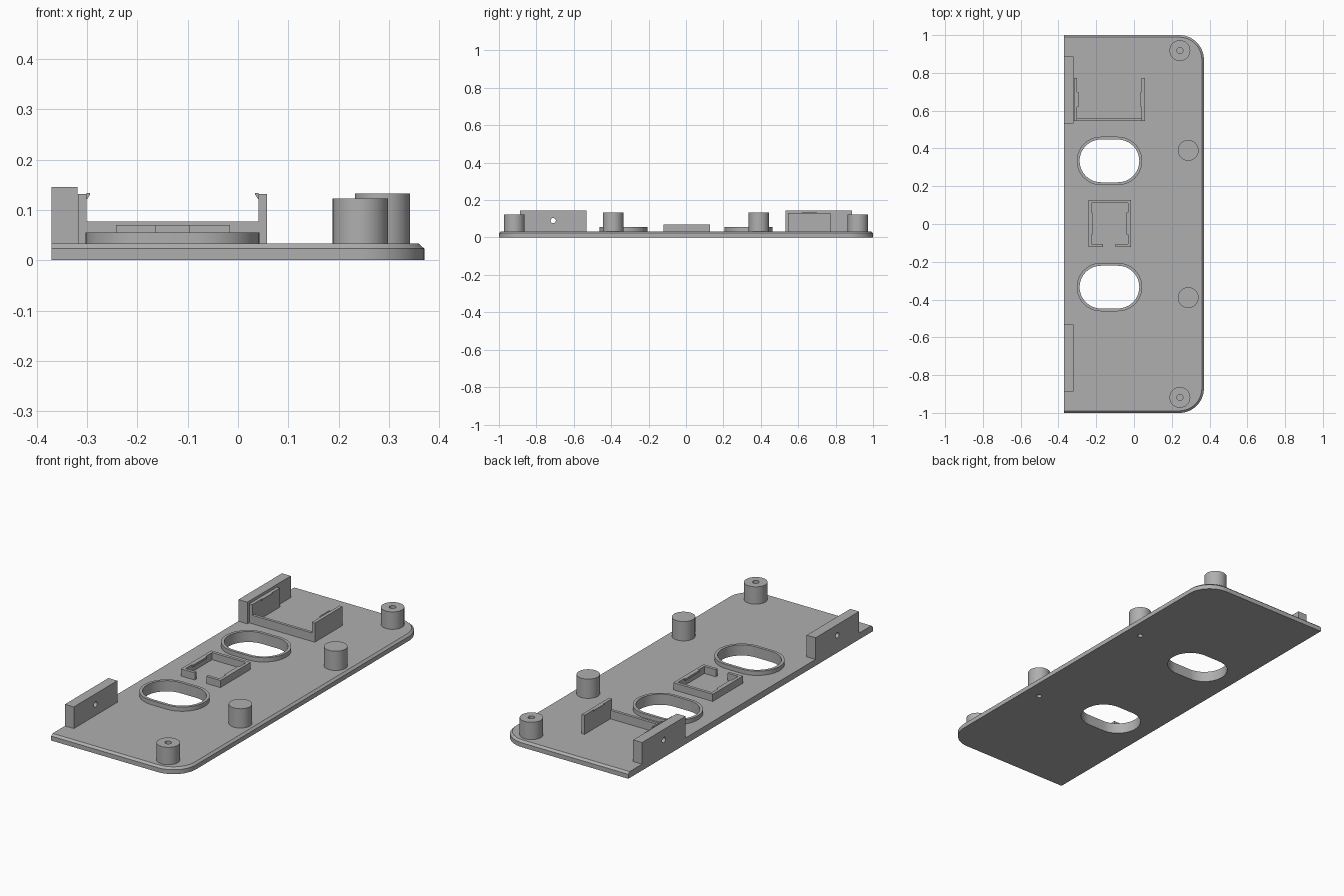
import bpy, bmesh, math
from mathutils import Vector

cube = bpy.data.objects.get("Cube")
if cube:
    bpy.data.objects.remove(cube, do_unlink=True)

grey = bpy.data.materials.new("plain grey")
grey.use_nodes = True
COLOUR = (0.43, 0.43, 0.43, 1)
grey.diffuse_color = COLOUR
grey.node_tree.nodes["Principled BSDF"].inputs["Base Color"].default_value = COLOUR

TOP = 0.033  # upper surface of the plate


def loft(name, layers):
    """Closed solid through matching outlines, each given as (points, z)."""
    bm = bmesh.new()
    rings = [[bm.verts.new((x, y, z)) for x, y in pts] for pts, z in layers]
    n = len(rings[0])
    for low, high in zip(rings, rings[1:]):
        for i in range(n):
            j = (i + 1) % n
            bm.faces.new((low[i], low[j], high[j], high[i]))
    bm.faces.new(rings[0][::-1])
    bm.faces.new(rings[-1])
    bmesh.ops.recalc_face_normals(bm, faces=bm.faces)
    mesh = bpy.data.meshes.new(name)
    bm.to_mesh(mesh)
    bm.free()
    mesh.materials.append(grey)
    obj = bpy.data.objects.new(name, mesh)
    bpy.context.collection.objects.link(obj)
    return obj


def prism(name, pts, z0, z1):
    return loft(name, [(pts, z0), (pts, z1)])


def box(name, x0, x1, y0, y1, z0, z1):
    return prism(name, [(x0, y0), (x1, y0), (x1, y1), (x0, y1)], z0, z1)


def arc(cx, cy, r, a0, a1, n):
    angles = [math.radians(a0 + (a1 - a0) * i / n) for i in range(n + 1)]
    return [(cx + r * math.cos(a), cy + r * math.sin(a)) for a in angles]


def circle(cx, cy, r, n=40):
    return arc(cx, cy, r, 0, 360, n)[:-1]


def slot(cx, cy, r, half):
    return arc(cx + half, cy, r, -90, 90, 24) + arc(cx - half, cy, r, 90, 270, 24)


def cut(obj, *cutters):
    """Subtract the cutters from the object and remove them."""
    bpy.context.view_layer.objects.active = obj
    for c in cutters:
        c.hide_render = True
        mod = obj.modifiers.new("cut", "BOOLEAN")
        mod.operation, mod.solver, mod.object = "DIFFERENCE", "EXACT", c
        bpy.ops.object.modifier_apply(modifier=mod.name)
        bpy.data.objects.remove(c, do_unlink=True)
    return obj


def smooth(obj):
    bpy.ops.object.select_all(action="DESELECT")
    obj.select_set(True)
    bpy.context.view_layer.objects.active = obj
    bpy.ops.object.shade_smooth_by_angle(angle=math.radians(30))


# Plate with rounded, chamfered outer side and a straight inner side
def plate_outline(inset):
    r = 0.13 - inset
    return ([(-0.37, inset - 1)] + arc(0.24, -0.87, r, -90, 0, 16)
            + arc(0.24, 0.87, r, 0, 90, 16) + [(-0.37, 1 - inset)])


plate = loft("plate", [(plate_outline(0), 0), (plate_outline(0), 0.023),
                       (plate_outline(0.011), TOP)])

for side, label in ((-1, "front"), (1, "back")):
    # Oval opening with a raised rim
    oy = side * 0.334
    cut(plate, prism("cutter", slot(-0.13, oy, 0.113, 0.045), -0.1, 0.1))
    rim = prism(label + "_oval_rim", slot(-0.13, oy, 0.128, 0.045), TOP, 0.055)
    smooth(cut(rim, prism("cutter", slot(-0.13, oy, 0.113, 0.045), 0, 0.1)))

    # Corner post, drilled from above
    post = prism(label + "_corner_post", circle(0.243, side * 0.918, 0.055), TOP, 0.123)
    smooth(cut(post, prism("cutter", circle(0.243, side * 0.918, 0.016, 24), 0.05, 0.2)))

    # Inner post, drilled from below through the plate
    px, py = 0.287, side * 0.39
    cut(plate, prism("cutter", circle(px, py, 0.013, 24), -0.1, 0.1))
    post = prism(label + "_inner_post", circle(px, py, 0.055), TOP, 0.133)
    smooth(cut(post, prism("cutter", circle(px, py, 0.013, 24), 0, 0.1)))

    # Upright edge tab with a cross hole
    tab = box(label + "_edge_tab", -0.37, -0.319, side * 0.71 - 0.178,
              side * 0.71 + 0.178, TOP, 0.145)
    drill = prism("cutter", circle(0, 0, 0.014, 24), -0.1, 0.1)
    drill.rotation_euler = (0, math.pi / 2, 0)
    drill.location = Vector((-0.345, side * 0.71, 0.09))
    smooth(cut(tab, drill))
smooth(plate)

# Square holder with an open notch in its front wall and small inner lips
holder = box("square_holder", -0.242, -0.016, -0.121, 0.127, TOP, 0.07)
cut(holder, box("cutter", -0.226, -0.032, -0.105, 0.111, 0, 0.2),
    box("cutter", -0.163, -0.097, -0.2, -0.09, 0, 0.2))
for s, label in ((-1, "right"), (1, "left")):
    x = -0.129 + s * 0.094
    box("holder_lip_" + label, x - 0.004, x + 0.004, -0.055, 0.06, 0.06, 0.07)

# Three-sided bracket with snap catches on its side arms
box("bracket_front_wall", -0.301, 0.041, 0.546, 0.561, TOP, 0.077)
for s, label in ((-1, "right"), (1, "left")):
    x = -0.13 + s * 0.179
    box("bracket_arm_" + label, x - 0.0085, x + 0.0085, 0.546, 0.772, TOP, 0.132)
    inner = x - s * 0.0085
    tip = inner - s * 0.007
    ends = lambda a: [(inner, 0.62), (a, 0.62), (a, 0.70), (inner, 0.70)]
    loft("bracket_catch_" + label, [(ends(inner - s * 0.001), 0.122),
                                    (ends(tip), 0.131), (ends(tip), 0.134)])
